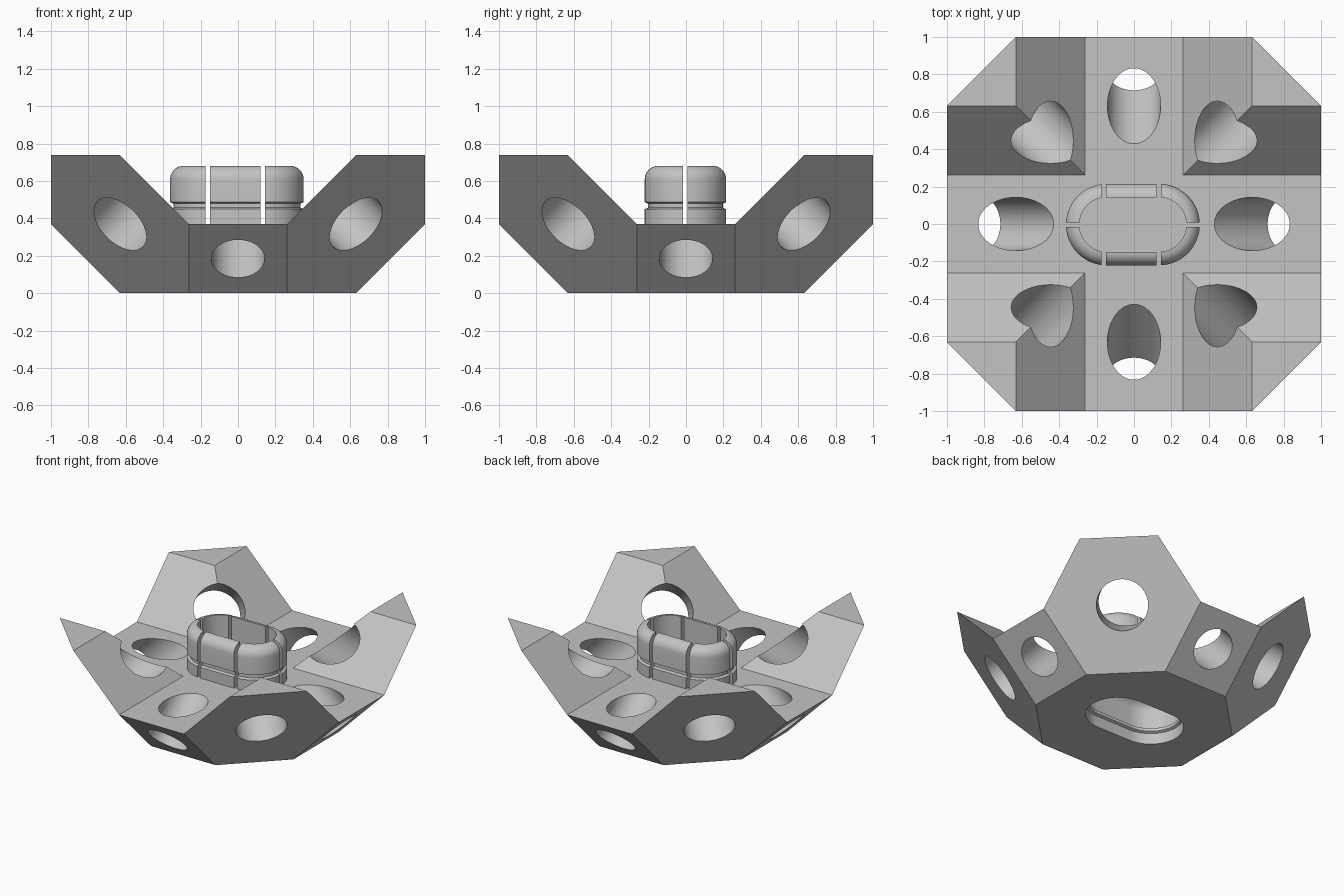
import bpy, bmesh, math
from mathutils import Matrix, Vector

cube = bpy.data.objects.get("Cube")
if cube:
    bpy.data.objects.remove(cube, do_unlink=True)

grey = bpy.data.materials.new("plain grey")
grey.use_nodes = True
grey.diffuse_color = (0.55, 0.55, 0.55, 1)
grey.node_tree.nodes["Principled BSDF"].inputs["Base Color"].default_value = grey.diffuse_color

A, B = 0.261, 0.631              # inner and middle coordinates of the polyhedron corners
LOW, HIGH = 1 - B, 1 - A         # heights of the floor and of the corner tips
STRAIGHT = 0.14                  # half length of the straight side of the connector
CENTRE = Vector((-0.006, -0.003, 0))


def finish(bm, name):
    bmesh.ops.recalc_face_normals(bm, faces=bm.faces)
    mesh = bpy.data.meshes.new(name)
    bm.to_mesh(mesh)
    bm.free()
    mesh.materials.append(grey)
    obj = bpy.data.objects.new(name, mesh)
    bpy.context.collection.objects.link(obj)
    return obj


def add_face(bm, points, turn=Matrix()):
    bm.faces.new([bm.verts.new(turn @ Vector(p)) for p in points])


def cylinder(name, centre, axis, radius):
    bm = bmesh.new()
    spin = Vector(axis).to_track_quat('Z', 'Y').to_matrix().to_4x4()
    bmesh.ops.create_cone(bm, cap_ends=True, segments=64, radius1=radius, radius2=radius,
                          depth=1, matrix=Matrix.Translation(centre) @ spin)
    return finish(bm, name)


def box(name, centre, size):
    bm = bmesh.new()
    bmesh.ops.create_cube(bm, size=1, matrix=Matrix.Translation(centre) @ Matrix.Diagonal((*size, 1)))
    return finish(bm, name)


def stadium(name, profile, base, closed, steps=24):
    """Sweep a (radius, height) profile round a slot-shaped path."""
    bm = bmesh.new()
    rings = []
    for radius, z in profile:
        ring = []
        for side in (1, -1):
            for i in range(steps + 1):
                t = math.pi * (i / steps - 0.5)
                p = Vector((side * (STRAIGHT + radius * math.cos(t)), side * radius * math.sin(t), z + base))
                ring.append(bm.verts.new(p + CENTRE))
        rings.append(ring)
    pairs = list(zip(rings, rings[1:]))
    if closed:
        pairs.append((rings[-1], rings[0]))
    else:
        bm.faces.new(rings[0])
        bm.faces.new(rings[-1])
    for low, high in pairs:
        for i in range(len(low)):
            j = (i + 1) % len(low)
            bm.faces.new((low[i], low[j], high[j], high[i]))
    return finish(bm, name)


def cut(obj, cutters):
    bpy.context.view_layer.objects.active = obj
    for cutter in cutters:
        cutter.hide_render = True
        mod = obj.modifiers.new("cut", 'BOOLEAN')
        mod.object, mod.operation, mod.solver = cutter, 'DIFFERENCE', 'EXACT'
        bpy.ops.object.modifier_apply(modifier=mod.name)
        bpy.data.objects.remove(cutter, do_unlink=True)


def smooth(obj):
    bpy.ops.object.select_all(action='DESELECT')
    obj.select_set(True)
    bpy.context.view_layer.objects.active = obj
    bpy.ops.object.shade_smooth_by_angle(angle=math.radians(30))


# Polyhedral shell: four equal quarters plus the floor and underside
bm = bmesh.new()
for k in range(4):
    turn = Matrix.Rotation(k * math.pi / 2, 4, 'Z')
    inner, tip = (A, A, LOW), (B, B, HIGH)
    side_x, side_y = (1, A, LOW), (A, 1, LOW)
    top_x, top_y = (1, B, HIGH), (B, 1, HIGH)
    for points in (
        [(A, B, 0), (B, A, 0), side_x, top_x, top_y, side_y],     # outer hexagon
        [inner, tip, top_y, side_y],                              # inner slopes
        [inner, side_x, top_x, tip],
        [tip, top_x, top_y],                                      # corner top
        [(B, -A, 0), (B, A, 0), side_x, (1, -A, LOW)],            # outer square
        [(A, -A, LOW), (1, -A, LOW), side_x, inner],              # floor arm
    ):
        add_face(bm, points, turn)
add_face(bm, [(A, A, LOW), (-A, A, LOW), (-A, -A, LOW), (A, -A, LOW)])
add_face(bm, [(A, B, 0), (-A, B, 0), (-B, A, 0), (-B, -A, 0),
              (-A, -B, 0), (A, -B, 0), (B, -A, 0), (B, A, 0)])
bmesh.ops.remove_doubles(bm, verts=bm.verts, dist=0.001)
bmesh.ops.dissolve_limit(bm, angle_limit=0.01, verts=bm.verts, edges=bm.edges)
shell = finish(bm, "shell")

# Connector profile: grooved wall with a rounded top edge
OUT, INN, TOP, ROUND = 0.218, 0.146, 0.312, 0.072
wall = [(OUT, 0), (OUT, 0.08), (OUT - 0.018, 0.088), (OUT - 0.018, 0.11), (OUT, 0.118)]
for i in range(9):
    t = i / 8 * math.pi / 2
    wall.append((INN + ROUND * math.cos(t), TOP - ROUND + ROUND * math.sin(t)))

# Round holes through the squares and hexagons, and the matching socket underneath
cutters = []
for k in range(4):
    turn = Matrix.Rotation(k * math.pi / 2, 3, 'Z')
    mid = (1 + B) / 2
    cutters.append(cylinder("side_hole", turn @ Vector((mid, 0, LOW / 2)), turn @ Vector((1, 0, -1)), 0.1425))
    cutters.append(cylinder("corner_hole", turn @ Vector((B, B, LOW)), turn @ Vector((1, 1, -1)), 0.172))
cutters.append(stadium("socket", [(OUT, -0.05)] + wall, 0, False))
cut(shell, cutters)
smooth(shell)

# Raised connector ring split into six prongs
ring = stadium("connector_ring", wall + [(INN, 0)], LOW, True)
cut(ring, [box("slot", (x, 0, LOW + 0.2), (0.024, 1, 0.6)) for x in (-0.163, 0.133)]
    + [box("slot", (0, -0.004, LOW + 0.2), (1, 0.024, 0.6))])
smooth(ring)
